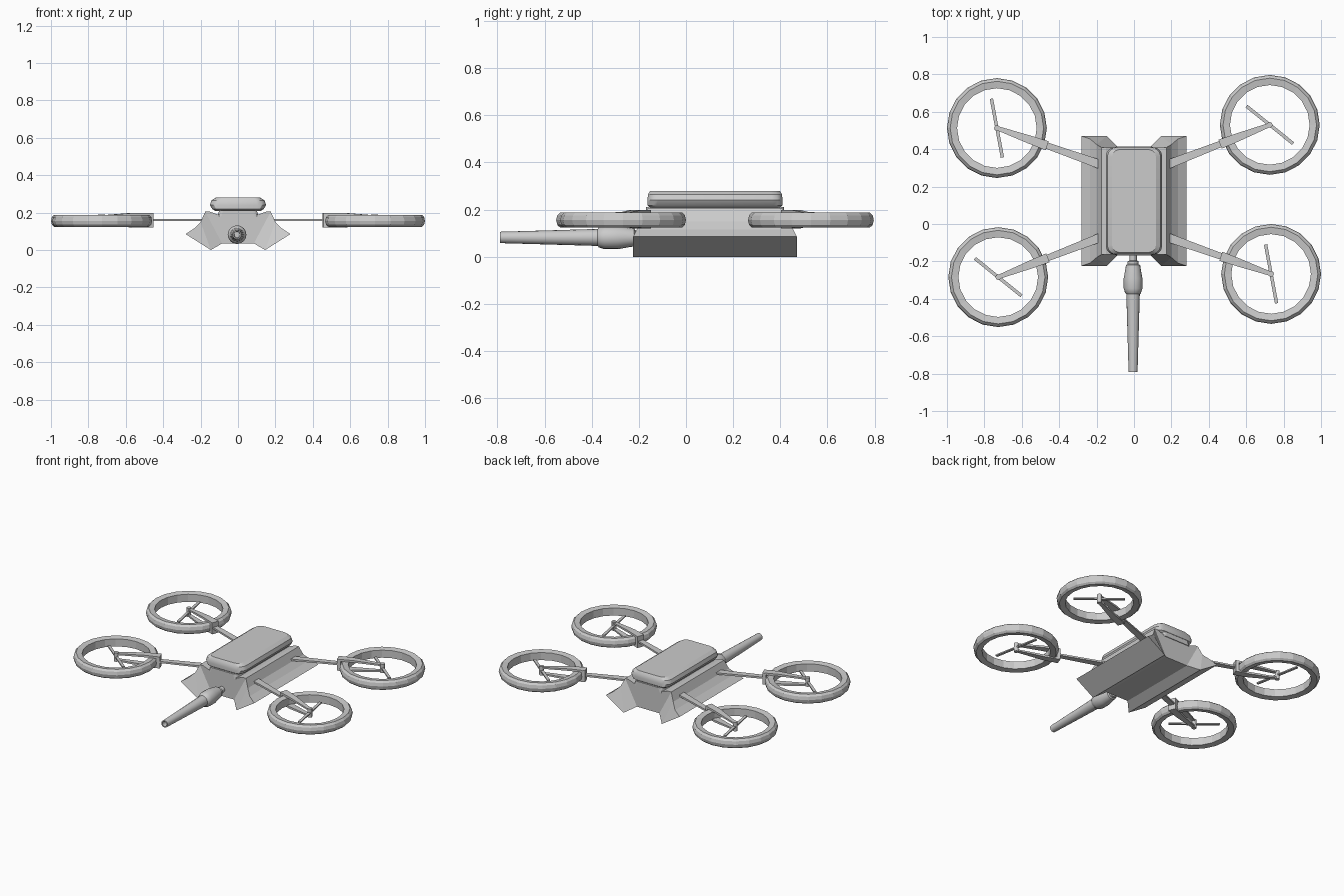
import bpy, math
from mathutils import Vector, Matrix

if "Cube" in bpy.data.objects:
    bpy.data.objects.remove(bpy.data.objects["Cube"])

CY = 0.123  # body centre along y


def make(name, verts, faces, smooth=None):
    me = bpy.data.meshes.new(name)
    me.from_pydata(verts, [], faces)
    ob = bpy.data.objects.new(name, me)
    bpy.context.collection.objects.link(ob)
    bpy.ops.object.select_all(action='DESELECT')
    ob.select_set(True)
    bpy.context.view_layer.objects.active = ob
    bpy.ops.object.mode_set(mode='EDIT')
    bpy.ops.mesh.select_all(action='SELECT')
    bpy.ops.mesh.normals_make_consistent(inside=False)
    bpy.ops.object.mode_set(mode='OBJECT')
    if smooth:
        bpy.ops.object.shade_smooth_by_angle(angle=math.radians(smooth))
    return ob


def loft(name, loops, capped=True, closed=False, smooth=None):
    """Skin a list of equal-length point loops."""
    n, m = len(loops[0]), len(loops)
    faces = []
    for i in range(m if closed else m - 1):
        a, b = i * n, (i + 1) % m * n
        faces += [(a + j, a + (j + 1) % n, b + (j + 1) % n, b + j) for j in range(n)]
    if capped and not closed:
        faces += [tuple(range(n)), tuple(range((m - 1) * n, m * n))]
    return make(name, [tuple(p) for l in loops for p in l], faces, smooth)


def lathe(name, profile, sides, matrix, closed=False, smooth=None):
    loops = [[matrix @ Vector((r * math.cos(t), r * math.sin(t), z))
              for t in (2 * math.pi * k / sides for k in range(sides))] for r, z in profile]
    return loft(name, loops, closed=closed, smooth=smooth)


def bar(name, stations):
    """Rectangular bar; each station is (point, width, height)."""
    d = stations[-1][0] - stations[0][0]
    side = Vector((-d.y, d.x, 0)).normalized()
    up = Vector((0, 0, 1))
    return loft(name, [[p + side * w / 2 * s + up * h / 2 * u
                        for s, u in ((-1, -1), (1, -1), (1, 1), (-1, 1))] for p, w, h in stations])


# Hull with flared skirts: x, z and how far each edge overhangs the ends
half = [(0, .035, 0), (.085, .035, 0), (.145, 0, .06), (.28, .085, .06), (.235, .115, .045),
        (.2, .15, .015), (.175, .205, 0), (.15, .205, 0), (.11, .19, 0), (0, .19, 0)]
n = len(half)
verts = [(x, CY + s * (.287 + o), z) for s in (-1, 1) for x, z, o in half]
faces = [(i, i + 1, n + i + 1, n + i) for i in range(n - 1)]
for q in ((2, 3, 4, 5), (1, 2, 5, 6), (1, 6, 7, 8), (0, 1, 8, 9)):
    faces += [q, tuple(n + i for i in q)]
hull = make("hull", verts, faces)
mirror = hull.modifiers.new("mirror", 'MIRROR')
mirror.use_clip = True


# Rounded top cover and the neck under it
def rounded(z, hx, hy, r):
    pts = []
    for k, (sx, sy) in enumerate(((1, 1), (-1, 1), (-1, -1), (1, -1))):
        for j in range(4):
            t = math.radians(90 * k + 30 * j)
            pts.append((sx * (hx - r) + r * math.cos(t), CY + sy * (hy - r) + r * math.sin(t), z))
    return pts


loft("top_cover", [rounded(.208, .12, .275, .03), rounded(.218, .137, .287, .04),
                   rounded(.24, .15, .287, .045), rounded(.265, .142, .284, .045),
                   rounded(.28, .118, .275, .04)], smooth=30)
loft("neck", [rounded(.18, .11, .292, .02), rounded(.212, .1, .292, .02)])

# Nose barrel, revolved along -y, with a hollow muzzle
aim = Matrix.Translation((-.005, 0, .082)) @ Matrix.Rotation(math.radians(90), 4, 'X')
lathe("barrel", [(.02, .12), (.02, .195), (.03, .2), (.03, .215), (.038, .22), (.041, .24),
                 (.05, .29), (.05, .345), (.042, .37), (.036, .375), (.024, .79),
                 (.017, .79), (.015, .72)], 16, aim, smooth=35)

# Four rotor units, paired by half-turn symmetry
for name, x, y, sx, sy, blade in (("front_left", -.726, -.284, -1, -1, -38.8),
                                  ("front_right", .733, -.267, 1, -1, -79.4),
                                  ("back_left", -.733, .513, -1, 1, -79.4),
                                  ("back_right", .726, .530, 1, 1, -38.8)):
    hub = Vector((x, y, 0))
    root = Vector((sx * .18, CY + sy * .195, 0))
    d = (root - hub).normalized()
    z = lambda h: Vector((0, 0, h))

    lathe(name + "_ring", [(.213, .13), (.25, .124), (.262, .135), (.267, .155), (.262, .176),
                           (.25, .188), (.213, .182)], 20, Matrix.Translation(hub), closed=True)
    # Arm, clamp over the ring, and the fork that carries the hub
    inner, outer = hub + d * .185, hub + d * .285
    bar(name + "_arm", [(outer - d * .01 + z(.16), .034, .012), (root + z(.16), .048, .012)])
    bar(name + "_clamp_top", [(inner + z(.192), .044, .014), (outer + z(.192), .05, .014)])
    bar(name + "_clamp_bottom", [(inner + z(.127), .044, .014), (outer + z(.127), .05, .014)])
    bar(name + "_clamp_web", [(hub + d * .262 + z(.16), .05, .074), (outer + z(.16), .05, .074)])
    bar(name + "_fork_top", [(hub + z(.18), .022, .01), (inner + z(.192), .044, .014)])
    bar(name + "_fork_bottom", [(hub + z(.139), .022, .01), (inner + z(.127), .044, .014)])
    lathe(name + "_hub", [(.015, .13), (.015, .19)], 10, Matrix.Translation(hub), smooth=40)
    a = math.radians(blade)
    v = Vector((math.cos(a), math.sin(a), 0)) * .16
    bar(name + "_blade", [(hub - v + z(.16), .018, .008), (hub + v + z(.16), .018, .008)])
